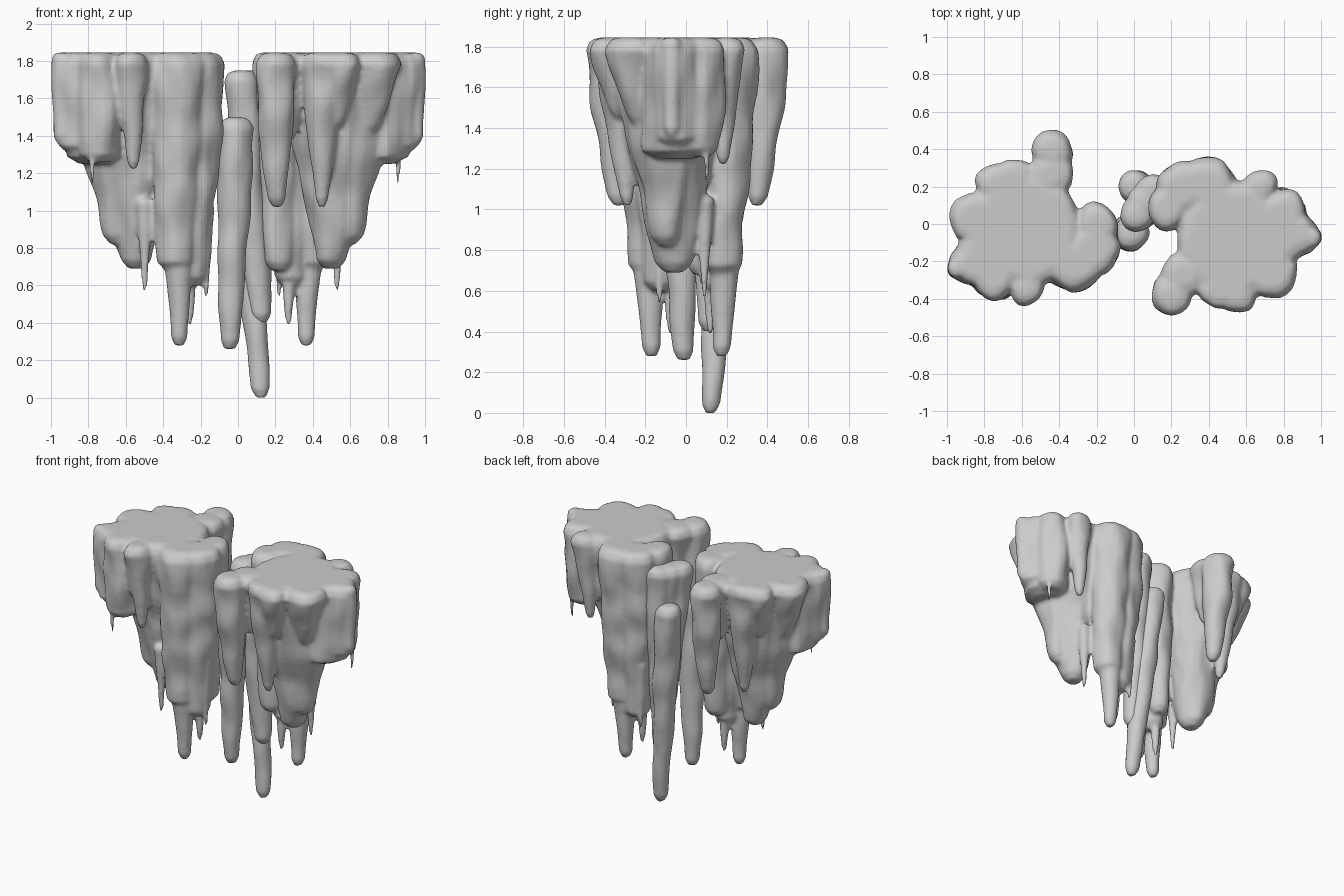
import bpy, bmesh, math
from mathutils import Vector, noise

if "Cube" in bpy.data.objects:
    bpy.data.objects.remove(bpy.data.objects["Cube"])

SIDES = 20
TOP = 1.845
AXIS = Vector((0.38, 0.03))   # drips lean gently towards the cluster axis


def add_drip(bm, start, end, top, tip, r, taper, power=1.5):
    """Tapering round drip with a rounded flat top and a blunt tip."""
    edge = min(0.06, r * 0.6)
    n = round((top - tip) / 0.05) + 2
    loops = []
    for i in range(-2, n + 1):
        t = max(i, 0) / n
        rad = r * (1 + (taper - 1) * t ** power)
        z = top - edge + (tip - top + edge) * t
        if i < 0:                       # rounded top rim
            rad, z = (r - edge, top) if i == -2 else (r - edge * 0.35, top - edge * 0.25)
        elif i == n:                    # blunt tip
            rad *= 0.6
        c = start.lerp(end, t)
        loop = []
        for k in range(SIDES):
            a = 2 * math.pi * k / SIDES
            d = Vector((math.cos(a), math.sin(a), 0))
            p = Vector((c.x, c.y, z)) + d * rad
            p += d * min(0.025, rad * 0.2) * noise.noise(Vector((p.x * 9, p.y * 9, z * 5)))
            loop.append(bm.verts.new(p))
        loops.append(loop)
    for a, b in zip(loops, loops[1:]):
        for k in range(SIDES):
            j = (k + 1) % SIDES
            bm.faces.new((a[k], b[k], b[j], a[j]))
    bm.faces.new(loops[0])
    bm.faces.new(loops[-1][::-1])


def finish(name, bm):
    """Fuse overlapping drips into one soft surface."""
    bmesh.ops.recalc_face_normals(bm, faces=bm.faces)
    me = bpy.data.meshes.new(name)
    bm.to_mesh(me)
    bm.free()
    ob = bpy.data.objects.new(name, me)
    bpy.context.collection.objects.link(ob)
    fuse = ob.modifiers.new("fuse", 'REMESH')
    fuse.mode = 'VOXEL'
    fuse.voxel_size = 0.014
    fuse.use_smooth_shade = True
    soft = ob.modifiers.new("soften", 'SMOOTH')
    soft.factor, soft.iterations = 0.5, 3
    return ob


# each drip: x, y, radius, tip height
ledge = [   # upright outer shelf
    (.75, -.05, .19, 1.25), (.86, -.05, .12, 1.31), (.79, .06, .13, 1.26), (.95, -.07, .05, 1.36),
]
blocks = [  # rear body, slightly tapering
    (.18, .09, .12, .68), (.26, .19, .145, .60), (.39, .21, .15, .68),
]
drips = [   # strongly tapering
    (.53, -.08, .31, .69), (.64, -.12, .24, .82), (.68, .20, .095, 1.22),
    (.735, -.26, .15, 1.42), (.54, -.36, .12, 1.45), (.46, -.34, .12, 1.02),
    (.27, -.27, .12, 1.38),
]
icicles = [  # thin, hanging from the underside
    (.855, .10, .04, 1.14), (.53, .09, .05, .57), (.22, .21, .05, .54), (.27, .12, .06, .39),
]

bm = bmesh.new()
for group, taper, power, lean in ((ledge, .8, 2, 0), (blocks, .6, 1.5, .17), (drips, .25, 1.1, .17)):
    for x, y, r, tip in group:
        p = Vector((x, y))
        add_drip(bm, p, p.lerp(AXIS, lean * (TOP - tip)), TOP, tip, r, taper, power)
for x, y, r, tip in icicles:
    p = Vector((x, y))
    add_drip(bm, p, p, tip + 0.5, tip, r, 0.25, 0.8)
# blunt corner drip and the long lowest drip
add_drip(bm, Vector((.2, -.38)), Vector((.21, -.33)), TOP, 1.02, .107, .4, 2)
add_drip(bm, Vector((.4, .2)), Vector((.365, .175)), TOP, .28, .14, .3, 1.2)
right = finish("right_drip_cluster", bm)

# left cluster is the same mass turned round
left = right.copy()
left.name = "left_drip_cluster"
left.rotation_euler.z = math.radians(209)
left.location = (-.08, .16, 0)
bpy.context.collection.objects.link(left)

# free-hanging columns between the clusters
for name, start, end, top, tip, r in (
    ("front_column", (-.01, -.05), (-.045, -.01), 1.5, .26, .095),
    ("rear_column", (0, .2), (.125, .12), 1.5, 0, .09),
):
    bm = bmesh.new()
    add_drip(bm, Vector(start), Vector(end), top, tip, r, 0.5, 1.8)
    finish(name, bm)

# taller ridge of three fused columns between them
bm = bmesh.new()
for k in range(3):
    p = Vector((.02, .05)).lerp(Vector((.1, .18)), k / 2)
    add_drip(bm, p, Vector((.12, .12)), 1.75, .4, .09, 0.6)
finish("middle_column", bm)
